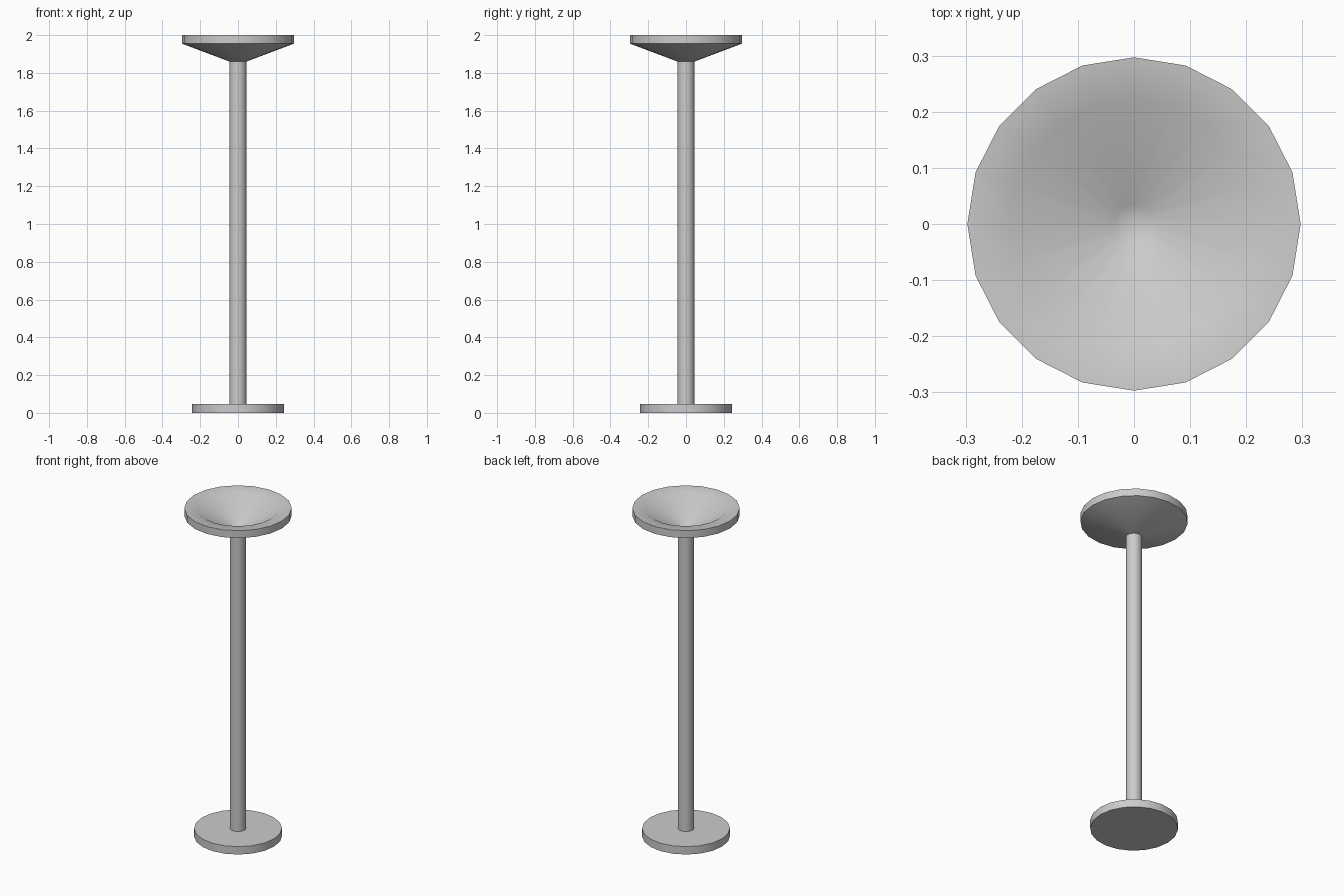
import bpy, bmesh
from math import cos, sin, tau, radians

if "Cube" in bpy.data.objects:
    bpy.data.objects.remove(bpy.data.objects["Cube"])

SIDES = 20


def lathe(name, profile):
    """Spin an (r, z) profile around z; r = 0 makes a pole point."""
    bm = bmesh.new()
    rings = []
    for r, z in profile:
        n = SIDES if r > 0 else 1
        rings.append([bm.verts.new((r * cos(tau * i / SIDES), r * sin(tau * i / SIDES), z))
                      for i in range(n)])
    for a, b in zip(rings, rings[1:]):
        for i in range(SIDES):
            j = (i + 1) % SIDES
            corners = [a[i % len(a)], a[j % len(a)], b[j % len(b)], b[i % len(b)]]
            bm.faces.new(list(dict.fromkeys(corners)))
    bmesh.ops.recalc_face_normals(bm, faces=bm.faces)
    mesh = bpy.data.meshes.new(name)
    bm.to_mesh(mesh)
    bm.free()
    ob = bpy.data.objects.new(name, mesh)
    bpy.context.collection.objects.link(ob)
    bpy.ops.object.select_all(action='DESELECT')
    ob.select_set(True)
    bpy.context.view_layer.objects.active = ob
    bpy.ops.object.shade_smooth_by_angle(angle=radians(40))
    return ob


# Round foot disc
lathe("base", [(0, 0), (0.243, 0), (0.243, 0.048), (0, 0.048)])

# Upright post
lathe("pole", [(0, 0.04), (0.045, 0.04), (0.045, 1.862), (0, 1.862)])

# Dish shade: conical underside, short rim wall, funnel-shaped inside
lathe("shade", [(0, 1.86), (0.045, 1.86), (0.297, 1.955), (0.297, 2.0),
                (0.222, 1.993), (0.036, 1.872), (0, 1.866)])
